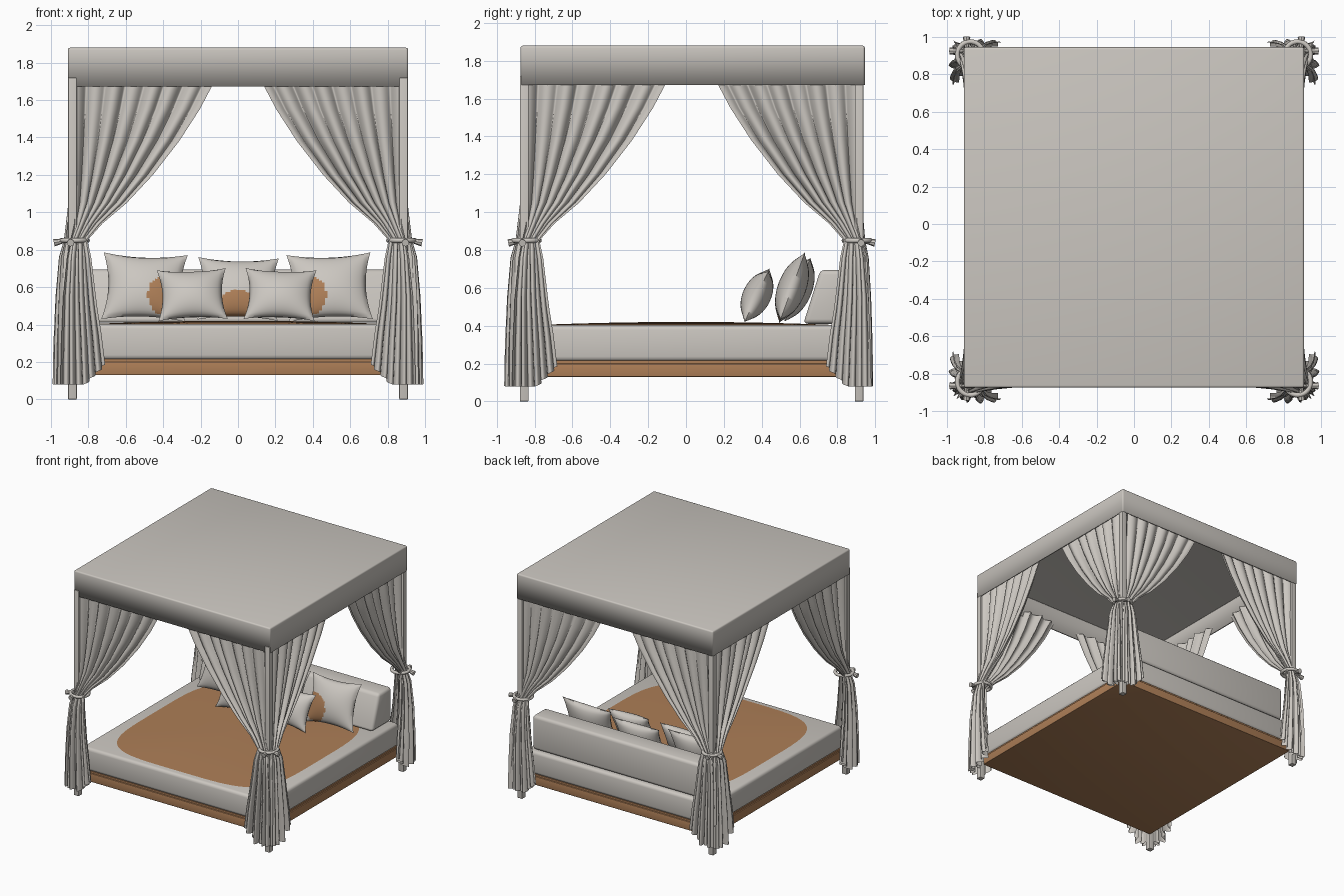
import bpy
import bmesh
import math
from mathutils import Matrix, Vector

old = bpy.data.objects.get("Cube")
if old:
    bpy.data.objects.remove(old, do_unlink=True)

CY = 0.03      # middle of the frame in y
POST = 0.885   # distance from the middle to the post centres


def material(name, rgb):
    m = bpy.data.materials.new(name)
    m.use_nodes = True
    m.diffuse_color = (*rgb, 1)
    m.node_tree.nodes["Principled BSDF"].inputs["Base Color"].default_value = (*rgb, 1)
    return m


FABRIC = material("pale_fabric", (0.60, 0.57, 0.53))
WOOD = material("warm_brown", (0.42, 0.21, 0.095))


def finish(bm, name, mats, angle=40):
    mesh = bpy.data.meshes.new(name)
    bm.to_mesh(mesh)
    bm.free()
    obj = bpy.data.objects.new(name, mesh)
    bpy.context.collection.objects.link(obj)
    for m in mats:
        mesh.materials.append(m)
    bpy.ops.object.select_all(action='DESELECT')
    obj.select_set(True)
    bpy.context.view_layer.objects.active = obj
    bpy.ops.object.shade_smooth_by_angle(angle=math.radians(angle))
    return obj


def box(name, mat, half_x, y0, y1, z0, z1, bevel=0.0, x=0.0, open_bottom=False):
    bm = bmesh.new()
    bmesh.ops.create_cube(bm, size=1)
    bmesh.ops.scale(bm, vec=(2 * half_x, y1 - y0, z1 - z0), verts=bm.verts)
    bmesh.ops.translate(bm, vec=(x, (y0 + y1) / 2, (z0 + z1) / 2), verts=bm.verts)
    if bevel:
        bmesh.ops.bevel(bm, geom=bm.edges[:], offset=bevel, segments=3,
                        profile=0.5, affect='EDGES')
    if open_bottom:
        low = [f for f in bm.faces if f.normal.z < -0.1]
        bmesh.ops.delete(bm, geom=low, context='FACES')
    return finish(bm, name, [mat])


def sheet(bm, nu, nv, point):
    """Quad grid whose vertices come from point(u, v), with u and v in 0..1."""
    rows = [[bm.verts.new(point(i / nu, j / nv)) for i in range(nu + 1)]
            for j in range(nv + 1)]
    for j in range(nv):
        for i in range(nu):
            bm.faces.new((rows[j][i], rows[j][i + 1], rows[j + 1][i + 1], rows[j + 1][i]))


# Canopy, open below
canopy = box("canopy", FABRIC, 0.91, CY - 0.905, CY + 0.915, 1.66, 1.88, 0.012, open_bottom=True)
shell = canopy.modifiers.new("cloth_thickness", 'SOLIDIFY')
shell.thickness = 0.012

# Bed base and mattress
box("base_frame", WOOD, 0.87, CY - 0.87, CY + 0.87, 0.13, 0.2, 0.004)
box("base_top_rail", WOOD, 0.86, CY - 0.86, CY + 0.86, 0.2, 0.215)
box("mattress", FABRIC, 0.865, CY - 0.865, CY + 0.865, 0.212, 0.403, 0.025)


# Brown cover panel on the mattress, gently domed with rounded corners
def cover_point(u, v):
    t = 2 * math.pi * u
    c, s = math.cos(t), math.sin(t)
    x = math.copysign(abs(c) ** 0.45, c) * 0.76
    y = math.copysign(abs(s) ** 0.45, s) * 0.78
    return (x * v, y * v, 0.404 + 0.016 * (1 - v * v))


bm = bmesh.new()
sheet(bm, 96, 8, cover_point)
bmesh.ops.remove_doubles(bm, verts=bm.verts, dist=1e-5)
bmesh.ops.recalc_face_normals(bm, faces=bm.faces)
if sum(f.normal.z for f in bm.faces) < 0:
    bmesh.ops.reverse_faces(bm, faces=bm.faces)
finish(bm, "mattress_cover", [WOOD])

# Wedge backrest
bm = bmesh.new()
side = [bm.verts.new((-0.81, y, z)) for y, z in
        ((0.62, 0.41), (0.88, 0.41), (0.88, 0.695), (0.71, 0.695))]
face = bm.faces.new(side)
new = bmesh.ops.extrude_face_region(bm, geom=[face])["geom"]
bmesh.ops.translate(bm, vec=(1.62, 0, 0),
                    verts=[g for g in new if isinstance(g, bmesh.types.BMVert)])
bmesh.ops.recalc_face_normals(bm, faces=bm.faces)
bmesh.ops.bevel(bm, geom=bm.edges[:], offset=0.025, segments=3, profile=0.5, affect='EDGES')
finish(bm, "backrest", [FABRIC])


# Pillows with pinched corners; spot is a brown patch on the front
def pillow(name, x, y, z, w, h, lean, roll=0.0, spot=None):
    bm = bmesh.new()
    for sign in (-1, 1):
        def point(u, v):
            a, b = 2 * u - 1, 2 * v - 1
            puff = ((1 - a * a) * (1 - b * b)) ** 0.55
            return (w / 2 * a * (1 - 0.14 * (1 - b * b)), sign * 0.075 * puff,
                    h / 2 * b * (1 - 0.12 * (1 - a * a)))
        sheet(bm, 28, 28, point)
    bmesh.ops.remove_doubles(bm, verts=bm.verts, dist=1e-5)
    bmesh.ops.recalc_face_normals(bm, faces=bm.faces)
    if spot:
        centre = Vector(spot)
        for f in bm.faces:
            c = f.calc_center_median()
            if c.y < 0 and (Vector((c.x, c.z)) - centre).length < 0.11:
                f.material_index = 1
    bm.transform(Matrix.Translation((x, y, z)) @ Matrix.Rotation(math.radians(-lean), 4, 'X')
                 @ Matrix.Rotation(math.radians(roll), 4, 'Y'))
    finish(bm, name, [FABRIC, WOOD], 60)


pillow("back_pillow_right", -0.5, 0.56, 0.6, 0.45, 0.38, 20, 2, (0.13, -0.06))
pillow("back_pillow_left", 0.49, 0.56, 0.6, 0.45, 0.38, 20, -2, (-0.13, -0.06))
pillow("back_pillow_middle", 0.0, 0.59, 0.59, 0.43, 0.36, 22, 1, (0, -0.14))
pillow("front_pillow_right", -0.245, 0.375, 0.56, 0.37, 0.3, 25, -2)
pillow("front_pillow_left", 0.225, 0.375, 0.56, 0.38, 0.3, 25, 2)

# Curtain outline: height, near edge, far edge, outward offset, pleat depth
KEYS = [(1.72, 0.02, 0.77, -0.015, 0.028), (1.55, 0.02, 0.68, -0.015, 0.028),
        (1.38, 0.02, 0.57, -0.015, 0.028), (1.2, 0.02, 0.43, -0.012, 0.028),
        (1.05, 0.02, 0.29, -0.005, 0.028), (0.94, 0.01, 0.16, 0.01, 0.026),
        (0.85, -0.01, 0.08, 0.025, 0.022), (0.76, -0.03, 0.1, 0.045, 0.028),
        (0.55, -0.05, 0.125, 0.055, 0.036), (0.3, -0.06, 0.155, 0.06, 0.042),
        (0.08, -0.065, 0.175, 0.062, 0.044)]


def curtain_local(u, v):
    """Distance along the side from the post, outward offset and height."""
    t = v * (len(KEYS) - 1)
    i = min(int(t), len(KEYS) - 2)
    z, near, far, out, depth = (p + (q - p) * (t - i) for p, q in zip(KEYS[i], KEYS[i + 1]))
    wave = 0.62 * math.cos(14 * math.pi * u + 0.5 * v) + 0.38 * math.cos(6 * math.pi * u + 1 + v)
    along = near + (far - near) * u + 0.008 * math.sin(14 * math.pi * u)
    hem = max(0.0, u - 0.55) * 0.28 * max(0.0, 1 - z / 0.5)
    return along, out + depth * wave, z + hem


def curtain(name, sx, sy, along_x):
    spread = 0.7 if along_x and sy > 0 else 1.0

    def point(u, v):
        a, o, z = curtain_local(u, v)
        inward, outward = POST - a, POST + o * spread
        if along_x:
            return (sx * inward, CY + sy * outward, z)
        return (sx * outward, CY + sy * inward, z)

    bm = bmesh.new()
    sheet(bm, 84, 40, point)
    if (sx * sy > 0) == along_x:
        bmesh.ops.reverse_faces(bm, faces=bm.faces)
    finish(bm, name, [FABRIC], 75)


# Loose ends of the tie cord
def tie_end(name, x, y, direction):
    bm = bmesh.new()
    bmesh.ops.create_cone(bm, cap_ends=True, segments=8, radius1=0.02, radius2=0.008, depth=0.08)
    turn = Vector((0, 0, -1)).rotation_difference(Vector(direction)).to_matrix().to_4x4()
    bm.transform(Matrix.Translation((x, y, 0.845)) @ turn)
    finish(bm, name, [FABRIC])


# Posts, curtains and ties at the four corners
for sx, side_name in ((-1, "right"), (1, "left")):
    for sy, end_name in ((-1, "front"), (1, "back")):
        tag = end_name + "_" + side_name
        px, py = sx * POST, CY + sy * POST
        box(tag + "_post", FABRIC, 0.023, py - 0.023, py + 0.023, 0, 1.72, 0.004, x=px)
        curtain(tag + "_curtain_across", sx, sy, True)
        curtain(tag + "_curtain_along", sx, sy, False)
        bpy.ops.mesh.primitive_torus_add(major_radius=0.07, minor_radius=0.013,
                                         major_segments=28, minor_segments=8,
                                         location=(px - sx * 0.01, py - sy * 0.01, 0.85))
        ring = bpy.context.object
        ring.name = tag + "_tie"
        ring.data.materials.append(FABRIC)
        bpy.ops.object.shade_smooth_by_angle(angle=math.radians(60))
        tie_end(tag + "_tie_end_outer", px + sx * 0.06, py + sy * 0.01, (sx, 0, -0.2))
        tie_end(tag + "_tie_end_facing", px + sx * 0.01, py + sy * 0.045, (0, sy, -0.2))
